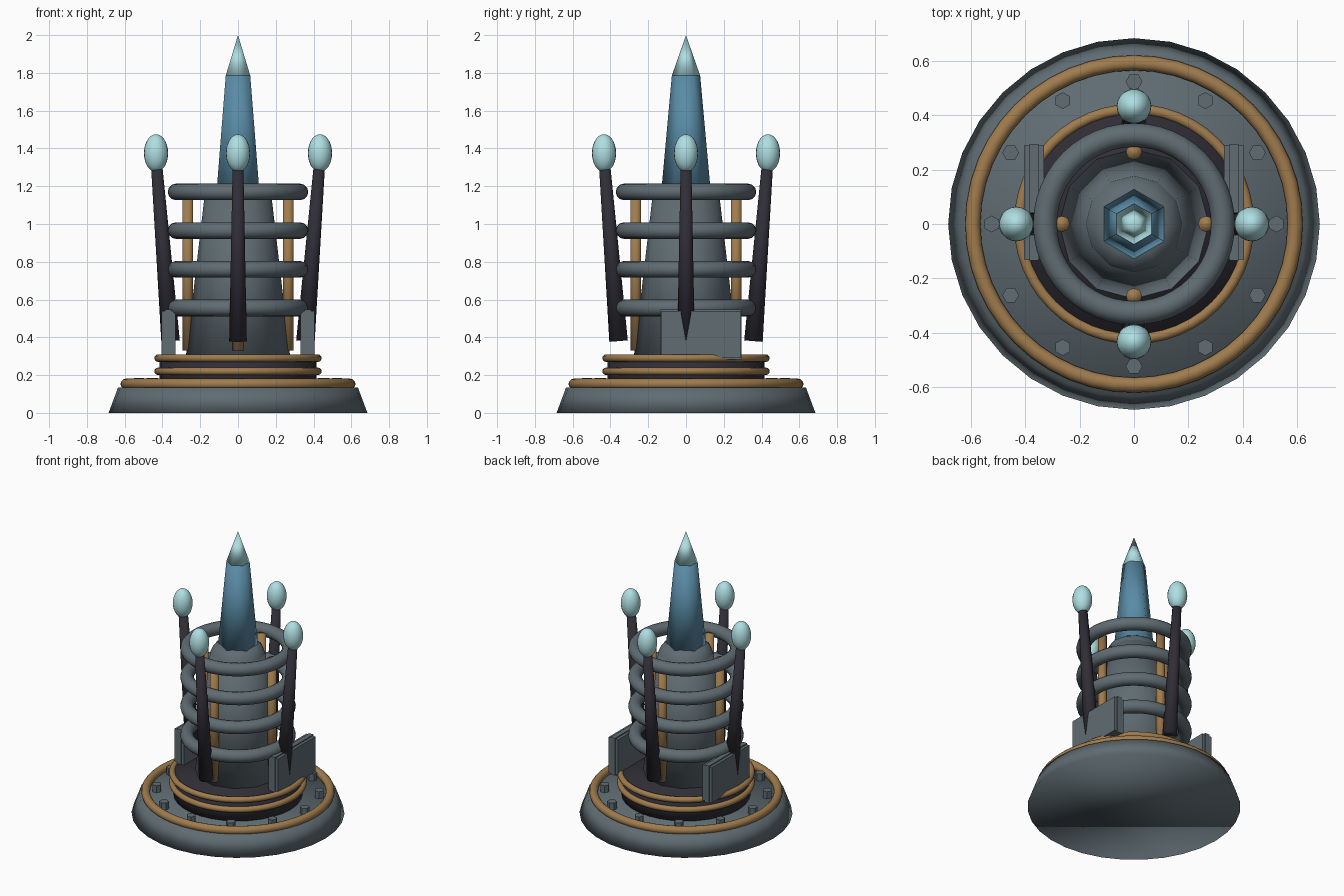
import bpy, bmesh, math
from mathutils import Vector, Matrix

cube = bpy.data.objects.get("Cube")
if cube:
    bpy.data.objects.remove(cube, do_unlink=True)


def material(name, rgb):
    m = bpy.data.materials.new(name)
    m.use_nodes = True
    m.diffuse_color = (*rgb, 1)
    bsdf = next(n for n in m.node_tree.nodes if n.type == 'BSDF_PRINCIPLED')
    bsdf.inputs["Base Color"].default_value = (*rgb, 1)
    return m


slate = material("slate grey", (0.115, 0.15, 0.17))
brass = material("brass", (0.35, 0.2, 0.075))
dark = material("dark iron", (0.03, 0.027, 0.037))
blue = material("crystal blue", (0.1, 0.26, 0.38))
pale = material("pale cyan", (0.43, 0.74, 0.77))


def finish(name, bm, mat, smooth=True):
    bmesh.ops.recalc_face_normals(bm, faces=bm.faces)
    mesh = bpy.data.meshes.new(name)
    bm.to_mesh(mesh)
    bm.free()
    mesh.materials.append(mat)
    for p in mesh.polygons:
        p.use_smooth = smooth
    ob = bpy.data.objects.new(name, mesh)
    bpy.context.collection.objects.link(ob)
    return ob


def rod(name, start, end, r1, r2, sides, mat, smooth=True, turn=0):
    """Tapered cylinder between two points."""
    a, b = Vector(start), Vector(end)
    d = b - a
    place = Matrix.Translation((a + b) / 2) @ d.to_track_quat('Z', 'Y').to_matrix().to_4x4()
    bm = bmesh.new()
    bmesh.ops.create_cone(bm, cap_ends=True, segments=sides, radius1=r1, radius2=r2,
                          depth=d.length, matrix=place @ Matrix.Rotation(turn, 4, 'Z'))
    return finish(name, bm, mat, smooth)


def upright(name, z1, z2, r1, r2, sides, mat, smooth=True, turn=0):
    return rod(name, (0, 0, z1), (0, 0, z2), r1, r2, sides, mat, smooth, turn)


def lathe(name, profile, sides, mat):
    """Spin (radius, height) points round the z axis."""
    bm = bmesh.new()
    verts = [bm.verts.new((r, 0, z)) for r, z in profile]
    edges = [bm.edges.new(pair) for pair in zip(verts, verts[1:])]
    bmesh.ops.spin(bm, geom=verts + edges, axis=(0, 0, 1), cent=(0, 0, 0),
                   angle=math.tau, steps=sides)
    bmesh.ops.remove_doubles(bm, verts=bm.verts, dist=0.0005)
    return finish(name, bm, mat)


def ring(name, z, major, minor, mat, sides=48, tube=12):
    pts = [(major + minor * math.cos(math.tau * i / tube),
            z + minor * math.sin(math.tau * i / tube)) for i in range(tube + 1)]
    return lathe(name, pts, sides, mat)


def box(name, centre, size, mat):
    bm = bmesh.new()
    bmesh.ops.create_cube(bm, size=1, matrix=Matrix.Translation(centre) @ Matrix.Diagonal((*size, 1)))
    return finish(name, bm, mat, False)


def polar(r, angle, z):
    return (r * math.cos(angle), r * math.sin(angle), z)


# Base, trim and collar
upright("base", 0, 0.135, 0.685, 0.635, 32, slate)
ring("base_trim", 0.153, 0.594, 0.028, brass)
upright("collar", 0.12, 0.3, 0.415, 0.415, 32, dark)
for i, z in enumerate((0.22, 0.29)):
    ring(f"collar_trim_{i}", z, 0.423, 0.02, brass)

# Bolts round the base
for i in range(12):
    a = math.tau * i / 12
    rod(f"bolt_{i}", polar(0.525, a, 0.13), polar(0.525, a, 0.185), 0.031, 0.031, 6,
        slate, False, a)

# Tower with a rounded shoulder
upright("tower", 0.29, 1.14, 0.277, 0.178, 12, slate)
lathe("tower_cap", [(0.178, 1.14), (0.16, 1.18), (0.12, 1.205), (0, 1.21)], 12, slate)

# Coil rings
for i in range(4):
    ring(f"coil_ring_{i}", 0.555 + 0.205 * i, 0.328, 0.044, slate)

# Crystal spire
upright("crystal", 1.17, 1.785, 0.131, 0.075, 6, blue)
upright("crystal_tip", 1.785, 2.0, 0.075, 0, 6, pale)

# Brass rods, leaning prongs and bulbs
for i, side in enumerate(("left", "back", "right", "front")):
    a = math.tau * i / 4
    rod(f"{side}_brass_rod", polar(0.266, a, 0.33), polar(0.266, a, 1.17),
        0.029, 0.029, 12, brass)
    rod(f"{side}_prong", polar(0.357, a, 0.38), polar(0.43, a, 1.3),
        0.049, 0.03, 10, dark)
    bm = bmesh.new()
    bmesh.ops.create_uvsphere(bm, u_segments=20, v_segments=14, radius=1,
                              matrix=Matrix.Translation(polar(0.434, a, 1.375))
                              @ Matrix.Diagonal((0.064, 0.064, 0.1, 1)))
    finish(f"{side}_bulb", bm, pale)

# Layered side panels
for side, s in (("left", 1), ("right", -1)):
    box(f"{side}_panel", (s * 0.369, 0.08, 0.415), (0.034, 0.43, 0.265), slate)
    box(f"{side}_panel_plates", (s * 0.369, 0.08, 0.415), (0.074, 0.42, 0.25), slate)
